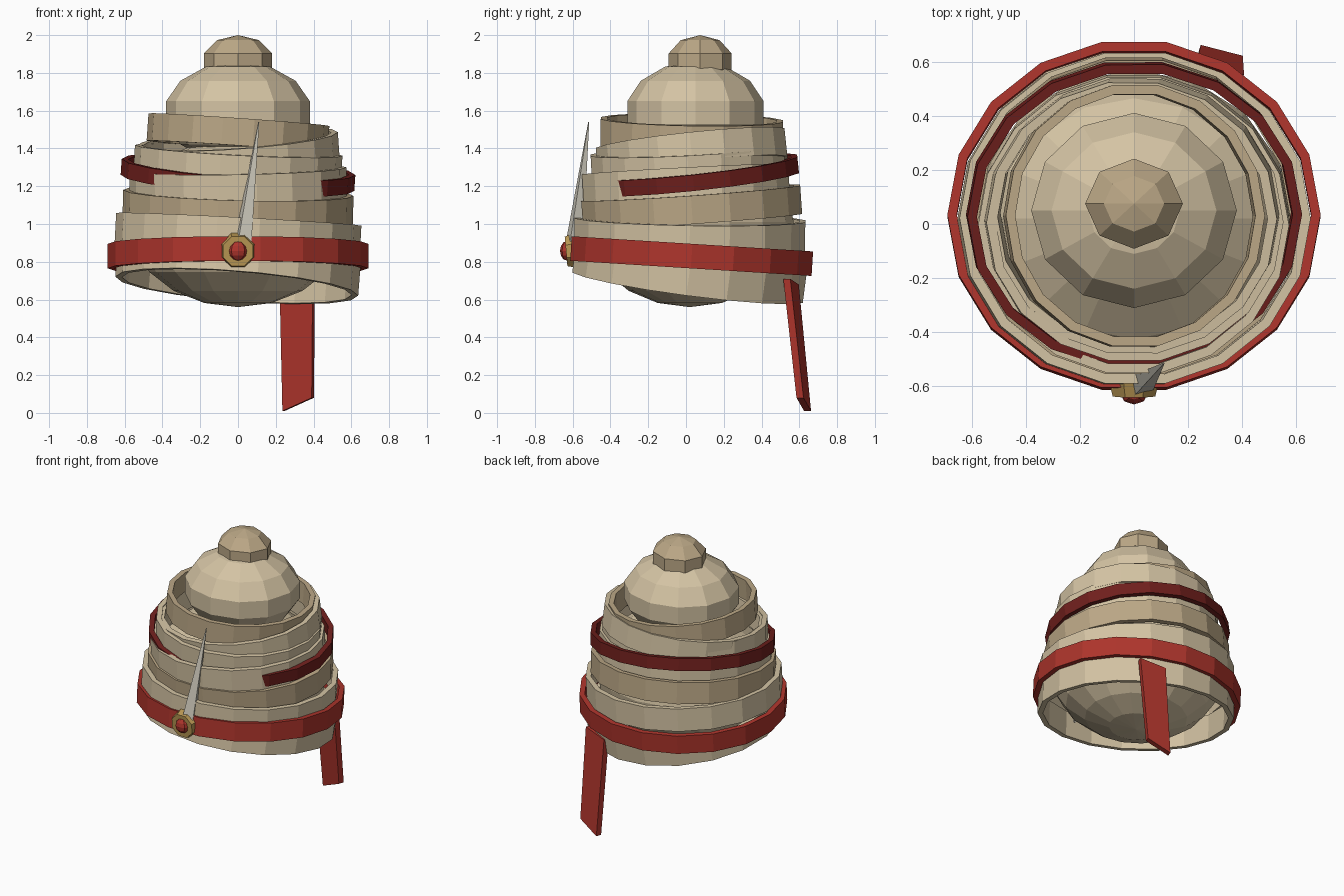
import bpy, bmesh
from math import radians, cos, sin, pi
from mathutils import Vector, Matrix

if "Cube" in bpy.data.objects:
    bpy.data.objects.remove(bpy.data.objects["Cube"])


def material(name, rgb):
    m = bpy.data.materials.new(name)
    m.diffuse_color = (*rgb, 1)
    m.use_nodes = True
    m.node_tree.nodes["Principled BSDF"].inputs["Base Color"].default_value = m.diffuse_color
    return m


LIGHT = material("light_cloth", (0.66, 0.55, 0.37))
TAN = material("tan_cloth", (0.50, 0.39, 0.24))
RED = material("red_cloth", (0.42, 0.035, 0.025))
DARK_RED = material("dark_red_cloth", (0.16, 0.014, 0.012))
GOLD = material("gold", (0.50, 0.32, 0.09))
QUILL = material("quill", (0.65, 0.62, 0.53))


def finish(name, bm, mat):
    bmesh.ops.recalc_face_normals(bm, faces=bm.faces)
    me = bpy.data.meshes.new(name)
    bm.to_mesh(me)
    bm.free()
    me.materials.append(mat)
    ob = bpy.data.objects.new(name, me)
    bpy.context.collection.objects.link(ob)
    return ob


def ellipsoid(name, centre, radii, segs, rings, mat):
    bm = bmesh.new()
    bmesh.ops.create_uvsphere(bm, u_segments=segs, v_segments=rings, radius=1)
    bmesh.ops.transform(bm, verts=bm.verts, matrix=Matrix.Translation(centre) @ Matrix.Diagonal((*radii, 1)))
    return finish(name, bm, mat)


def band(name, centre, rx, ry, height, tilt, roll, mat, segs=18, thick=0.035):
    """Flat-sided ring; tilt raises the back, roll lowers the +x side."""
    bm = bmesh.new()
    loops = []
    for i in range(segs):
        a = 2 * pi * i / segs
        section = [(0, -.5), (0, .5), (thick, .5), (thick, -.5)]
        loops.append([bm.verts.new(((rx - d) * cos(a), (ry - d) * sin(a), z * height)) for d, z in section])
    for i in range(segs):
        p, q = loops[i], loops[(i + 1) % segs]
        for j in range(4):
            k = (j + 1) % 4
            bm.faces.new((p[j], q[j], q[k], p[k]))
    rot = Matrix.Rotation(radians(tilt), 4, 'X') @ Matrix.Rotation(radians(roll), 4, 'Y')
    bmesh.ops.transform(bm, verts=bm.verts, matrix=Matrix.Translation(centre) @ rot)
    return finish(name, bm, mat)


def cone_between(name, start, end, r1, r2, segs, mat, spin=0):
    start, end = Vector(start), Vector(end)
    axis = end - start
    bm = bmesh.new()
    bmesh.ops.create_cone(bm, cap_ends=True, segments=segs, radius1=r1, radius2=r2, depth=axis.length)
    rot = axis.to_track_quat('Z', 'Y').to_matrix().to_4x4() @ Matrix.Rotation(radians(spin), 4, 'Z')
    bmesh.ops.transform(bm, verts=bm.verts, matrix=Matrix.Translation((start + end) / 2) @ rot)
    return finish(name, bm, mat)


# Inner core, crown dome and top knob
ellipsoid("inner_core", (0, .02, 1.01), (.58, .55, .45), 16, 10, LIGHT)
ellipsoid("crown_dome", (0, .05, 1.59), (.39, .37, .27), 12, 7, LIGHT)
ellipsoid("top_knob", (0, .075, 1.86), (.19, .175, .14), 8, 5, TAN)

# Wrapped cloth bands, bottom to top
band("wrap_bottom", (0, .02, .755), .645, .625, .17, -7.5, 4.5, LIGHT)
band("wrap_lower", (0, .02, .945), .65, .62, .16, -1, 3, LIGHT)
band("wrap_middle", (0, .03, 1.09), .61, .59, .15, 4, 1.5, TAN)
band("wrap_front", (0, 0, 1.20), .575, .555, .18, 3, -1, LIGHT)
band("wrap_upper_left", (0, .01, 1.32), .55, .52, .14, 3, 3, LIGHT)
band("wrap_upper_right", (0, .03, 1.375), .535, .51, .15, 6, -4, LIGHT)
band("wrap_top", (0, .03, 1.48), .48, .49, .145, -1, 4, TAN)

# Red trim bands
band("red_band", (0, .03, .83), .69, .65, .13, -3.6, 0, RED)
band("dark_red_band", (0, .035, 1.26), .62, .57, .085, 6, 4, DARK_RED)

# Brooch and quill
cone_between("brooch_plate", (0, -.58, .86), (0, -.635, .855), .1, .085, 8, GOLD, 22.5)
ellipsoid("brooch_gem", (0, -.63, .858), (.05, .037, .052), 8, 6, RED)
cone_between("quill_spike", (.02, -.595, .86), (.11, -.515, 1.54), .055, .003, 4, QUILL, 20)

# Hanging tail at the back: inner face corners, thickened backwards
bm = bmesh.new()
inner = [(.22, .56, .68), (.395, .515, .71), (.39, .585, .08), (.235, .625, .01)]
front = [bm.verts.new(p) for p in inner]
back = [bm.verts.new(Vector(p) + Vector((.012, .037, 0))) for p in inner]
bm.faces.new(front)
bm.faces.new(back[::-1])
for i in range(4):
    j = (i + 1) % 4
    bm.faces.new((front[i], front[j], back[j], back[i]))
finish("hanging_tail", bm, RED)
